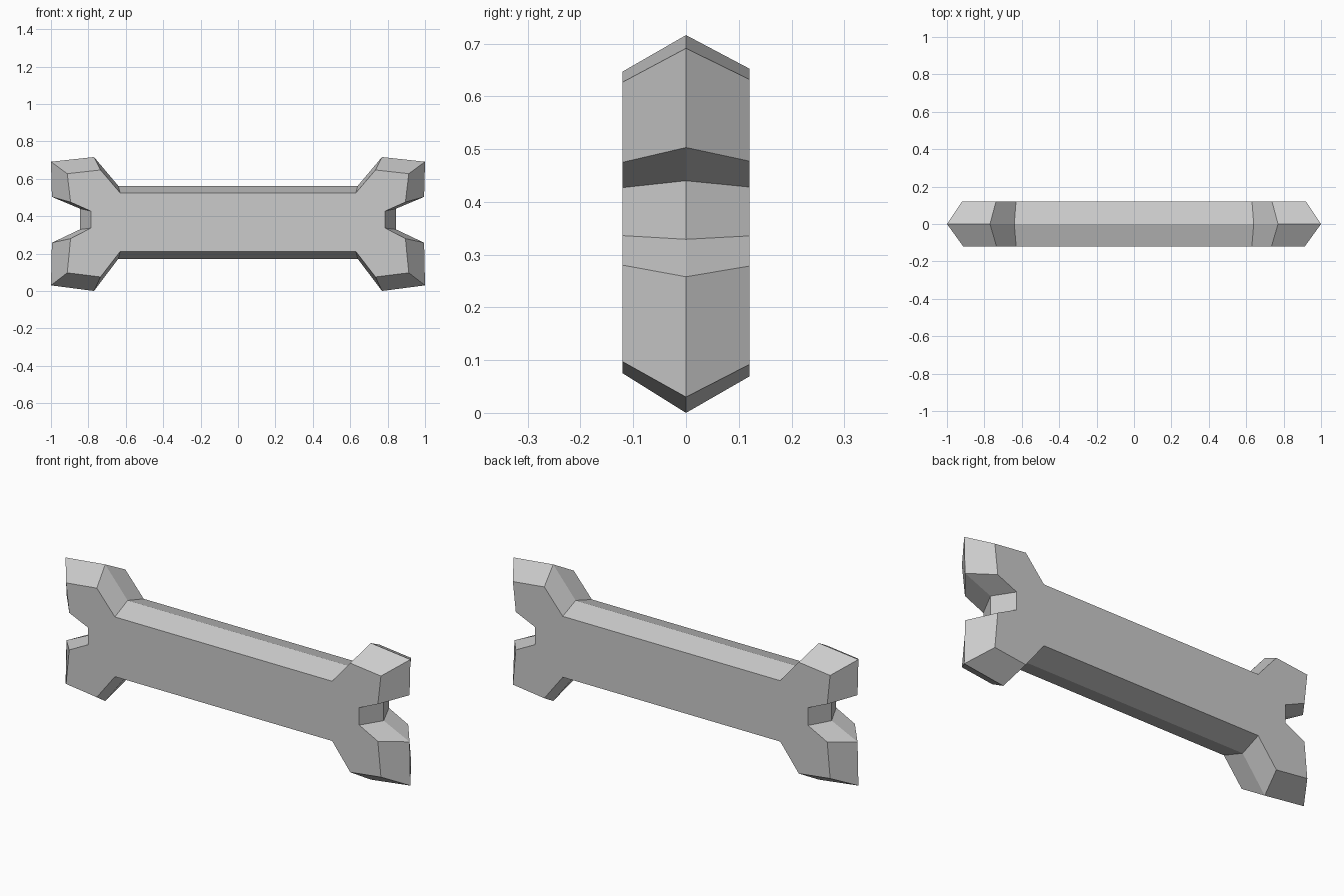
import bpy
import bmesh

if "Cube" in bpy.data.objects:
    bpy.data.objects.remove(bpy.data.objects["Cube"])

# Right half of the outline, top to bottom: rim at mid depth, and bevelled face
rim = [(0.64, 0.562), (0.77, 0.716), (1.0, 0.691), (0.995, 0.503), (0.845, 0.44),
       (0.845, 0.329), (0.995, 0.258), (1.0, 0.03), (0.77, 0.0), (0.64, 0.172)]
face = [(0.63, 0.524), (0.735, 0.647), (0.913, 0.627), (0.895, 0.475), (0.787, 0.427),
        (0.787, 0.336), (0.895, 0.28), (0.913, 0.097), (0.735, 0.075), (0.63, 0.211)]


def ring(bm, y, inset):
    """Closed bone outline at depth y, blended from rim to face by inset."""
    half = [(a + (c - a) * inset, b + (d - b) * inset)
            for (a, b), (c, d) in zip(rim, face)]
    outline = half + [(-x, z) for x, z in reversed(half)]
    return [bm.verts.new((x, y, z)) for x, z in outline]


# Bone: front face, widest rim in the middle, back face
bm = bmesh.new()
rings = [ring(bm, -0.12, 1.0), ring(bm, 0.0, 0.0), ring(bm, 0.12, 0.92)]
for a, b in zip(rings, rings[1:]):
    n = len(a)
    for i in range(n):
        j = (i + 1) % n
        bm.faces.new((a[i], a[j], b[j], b[i]))
bm.faces.new(rings[0])
bm.faces.new(rings[-1])
bmesh.ops.recalc_face_normals(bm, faces=bm.faces)

mesh = bpy.data.meshes.new("bone")
bm.to_mesh(mesh)
bm.free()
bone = bpy.data.objects.new("bone", mesh)
bpy.context.collection.objects.link(bone)
